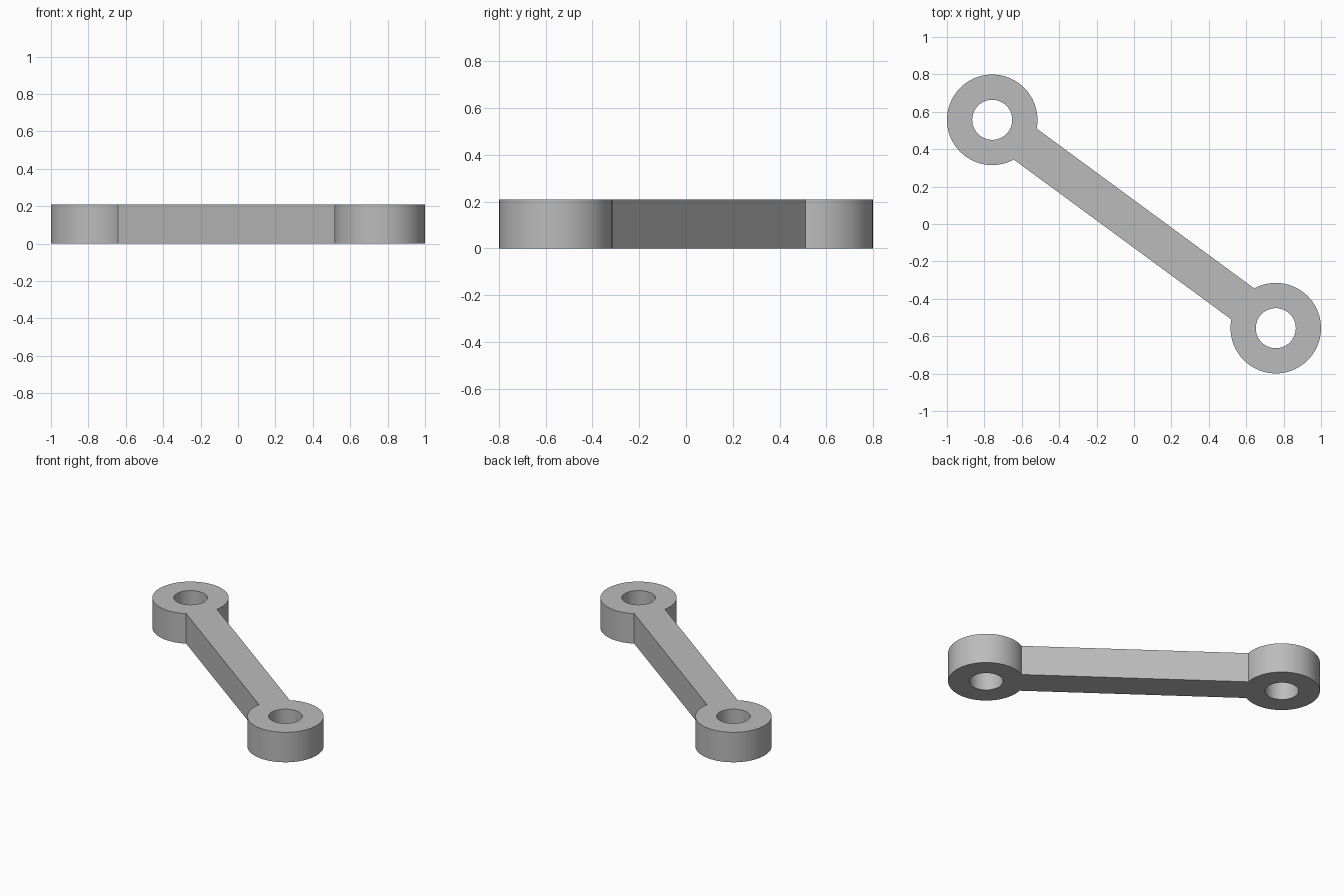
import bpy
import bmesh
from math import asin, atan2, cos, hypot, pi, radians, sin

cube = bpy.data.objects.get("Cube")
if cube:
    bpy.data.objects.remove(cube, do_unlink=True)

# Main dimensions
EYE_X, EYE_Y = 0.758, -0.557
EYE_RADIUS, HOLE_RADIUS = 0.242, 0.107
BAR_HALF_WIDTH, THICKNESS = 0.103, 0.21
SEGMENTS = 64

steel = bpy.data.materials.new("grey_metal")
steel.use_nodes = True
steel.diffuse_color = (0.5, 0.5, 0.5, 1)
steel.node_tree.nodes["Principled BSDF"].inputs["Base Color"].default_value = (0.5, 0.5, 0.5, 1)


def arc(cx, cy, radius, start, sweep, count):
    return [(cx + radius * cos(start + sweep * i / count),
             cy + radius * sin(start + sweep * i / count)) for i in range(count + 1)]


def add_loop(curve, points):
    spline = curve.splines.new("POLY")
    spline.points.add(len(points) - 1)
    for point, (x, y) in zip(spline.points, points):
        point.co = (x, y, 0, 1)
    spline.use_cyclic_u = True


# Flat profile: two eyes joined by a straight bar, with a hole in each eye
curve = bpy.data.curves.new("link_profile", "CURVE")
curve.dimensions = "2D"
curve.fill_mode = "BOTH"
curve.extrude = THICKNESS / 2

axis = atan2(EYE_Y, EYE_X)
neck = asin(BAR_HALF_WIDTH / EYE_RADIUS)
outline = []
for side in (1, -1):
    cx, cy = side * EYE_X, side * EYE_Y
    facing = axis if side == 1 else axis + pi
    outline += arc(cx, cy, EYE_RADIUS, facing - pi + neck, 2 * (pi - neck), SEGMENTS)
add_loop(curve, outline)
for side in (1, -1):
    add_loop(curve, arc(side * EYE_X, side * EYE_Y, HOLE_RADIUS, 0, 2 * pi, SEGMENTS)[:-1])

# Turn the profile into a solid mesh
link = bpy.data.objects.new("connecting_link", curve)
bpy.context.collection.objects.link(link)
link.location.z = THICKNESS / 2
bpy.ops.object.select_all(action="DESELECT")
link.select_set(True)
bpy.context.view_layer.objects.active = link
bpy.ops.object.convert(target="MESH")
link = bpy.context.object
link.name = "connecting_link"

# Weld the caps to the walls and tidy the flat faces
bm = bmesh.new()
bm.from_mesh(link.data)
bmesh.ops.remove_doubles(bm, verts=bm.verts, dist=0.0005)
bmesh.ops.recalc_face_normals(bm, faces=bm.faces)
bm.to_mesh(link.data)
bm.free()

link.data.materials.clear()
link.data.materials.append(steel)
bpy.ops.object.shade_smooth_by_angle(angle=radians(30))
